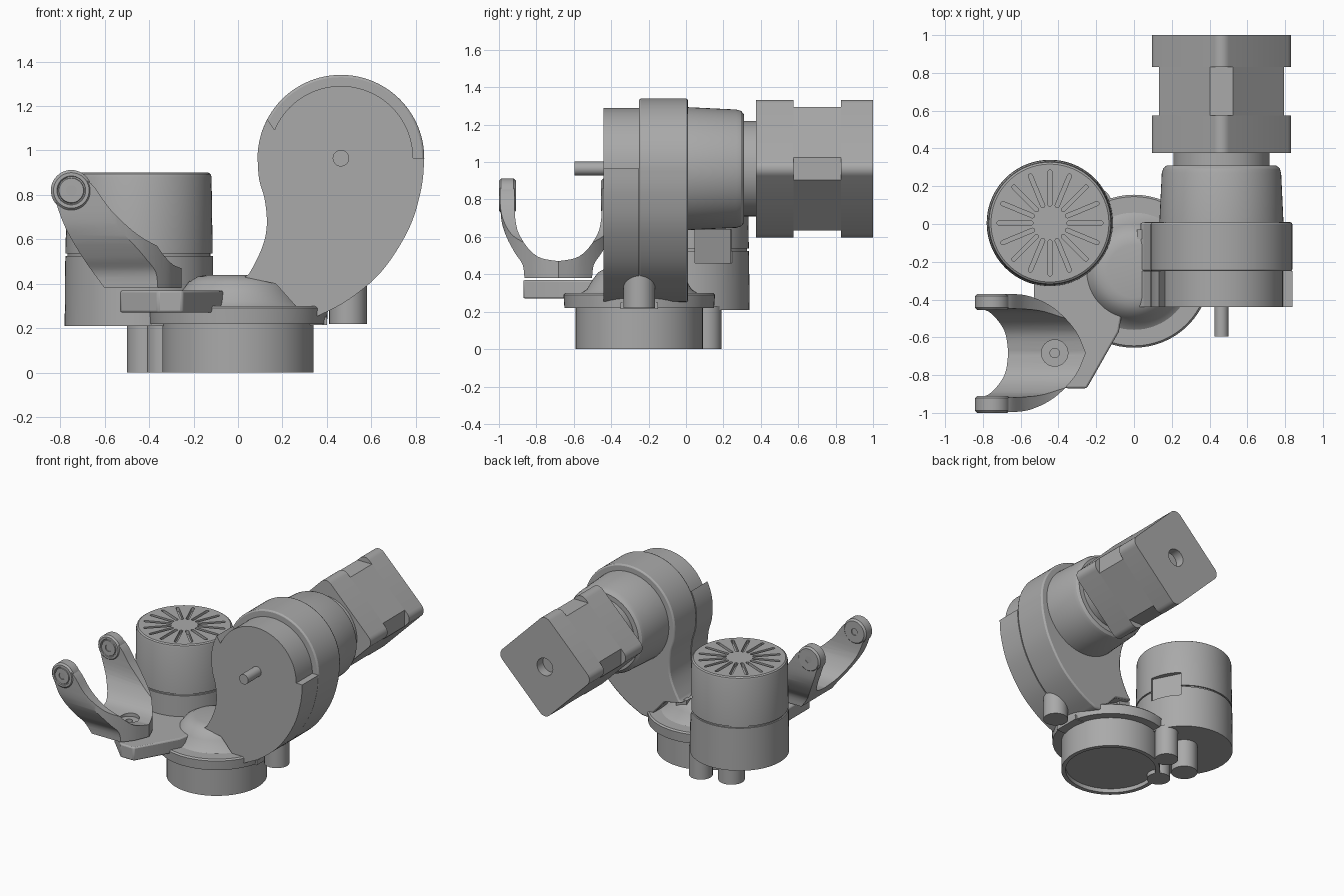
import bpy, bmesh
from math import sin, cos, pi, radians
from mathutils import Vector, Matrix

cube = bpy.data.objects.get("Cube")
if cube:
    bpy.data.objects.remove(cube)

GREY = (0.40, 0.40, 0.40, 1)
grey = bpy.data.materials.new("plain_grey")
grey.use_nodes = True
grey.diffuse_color = GREY
grey.node_tree.nodes["Principled BSDF"].inputs["Base Color"].default_value = GREY


def place(axis, u, v, t):
    return {"x": (t, u, v), "y": (u, t, v), "z": (u, v, t)}[axis]


def finish(name, bm):
    bmesh.ops.remove_doubles(bm, verts=bm.verts, dist=1e-5)
    bmesh.ops.recalc_face_normals(bm, faces=bm.faces)
    mesh = bpy.data.meshes.new(name)
    bm.to_mesh(mesh)
    bm.free()
    mesh.materials.append(grey)
    ob = bpy.data.objects.new(name, mesh)
    bpy.context.collection.objects.link(ob)
    return ob


def prism(name, pts, axis, lo, hi):
    """Extrude a closed outline along an axis."""
    bm = bmesh.new()
    a = [bm.verts.new(place(axis, u, v, lo)) for u, v in pts]
    b = [bm.verts.new(place(axis, u, v, hi)) for u, v in pts]
    bm.faces.new(a)
    bm.faces.new(b)
    for i in range(len(pts)):
        j = (i + 1) % len(pts)
        bm.faces.new((a[i], a[j], b[j], b[i]))
    return finish(name, bm)


def lathe(name, profile, axis, cu, cv, n=64):
    """Spin (radius, height) points about an axis."""
    bm = bmesh.new()
    rings = [[bm.verts.new(place(axis, cu + r * cos(2 * pi * k / n), cv + r * sin(2 * pi * k / n), t))
              for k in range(n)] for r, t in profile]
    for a, b in zip(rings, rings[1:]):
        for k in range(n):
            bm.faces.new((a[k], a[(k + 1) % n], b[(k + 1) % n], b[k]))
    return finish(name, bm)


def rod(name, axis, cu, cv, r, lo, hi, n=32):
    return prism(name, arc(cu, cv, r, 0, 2 * pi * (1 - 1 / n), n - 1), axis, lo, hi)


def box(name, size, matrix):
    bm = bmesh.new()
    bmesh.ops.create_cube(bm, size=1, matrix=matrix @ Matrix.Diagonal((*size, 1)))
    return finish(name, bm)


def arc(cu, cv, r, a, b, n):
    return [(cu + r * cos(a + (b - a) * i / n), cv + r * sin(a + (b - a) * i / n)) for i in range(n + 1)]


def curve(pts, n=5):
    """Smooth open path through the points."""
    p = [Vector(q) for q in [pts[0], *pts, pts[-1]]]
    out = []
    for a, b, c, d in zip(p, p[1:], p[2:], p[3:]):
        for i in range(n):
            t = i / n
            q = 0.5 * (2 * b + (c - a) * t + (2 * a - 5 * b + 4 * c - d) * t * t
                       + (3 * b - a - 3 * c + d) * t ** 3)
            out.append(tuple(q))
    return out + [tuple(pts[-1])]


def combine(ob, tool, operation="DIFFERENCE"):
    tool.hide_render = True
    mod = ob.modifiers.new("cut", "BOOLEAN")
    mod.operation, mod.solver, mod.object = operation, "EXACT", tool
    bpy.context.view_layer.objects.active = ob
    bpy.ops.object.modifier_apply(modifier=mod.name)
    bpy.data.objects.remove(tool)


def bevel(ob, width, segments=2):
    mod = ob.modifiers.new("soft_edges", "BEVEL")
    mod.width, mod.segments, mod.limit_method = width, segments, "ANGLE"
    mod.angle_limit = radians(40)


# Round base with flange, dome and hollow underside
lathe("base", [(0, .03), (.31, .03), (.31, 0), (.34, 0), (.34, .22), (.40, .22), (.405, .29), (.395, .30),
               (.31, .30), (.28, .32), (.25, .37), (.22, .41), (.18, .433), (.14, .44), (0, .44)], "z", 0, -.25)
for i, (x, y, r) in enumerate([(-.2, .11, .08), (-.41, .05, .09), (-.33, -.13, .08)]):
    rod(f"under_post_{i + 1}", "z", x, y, r, 0, .23)
box("flange_tab", (.12, .2, .035), Matrix.Translation((.34, -.25, .232)))
box("dome_tab", (.09, .05, .14), Matrix.Translation((.06, -.055, .37)))

# Arm plate joining base, canister and cradle
plate = prism("arm_plate", [(-.53, -.1), (-.53, -.7), (-.36, -.87), (-.25, -.87), (-.08, -.57), (0, -.1)],
              "z", .27, .37)
bevel(plate, .01)

# Upright canister with radial vents and a side port
CX, CY = -.445, .005
can = lathe("canister", [(0, .21), (.335, .21), (.332, .525), (.322, .525), (.322, .537), (.331, .537),
                         (.326, .88), (.322, .893), (.312, .90), (0, .90)], "z", CX, CY, 80)
for i in range(16):
    a = i * pi / 8
    slot = arc(.27, 0, .011, -pi / 2, pi / 2, 6) + arc(.10, 0, .011, pi / 2, 3 * pi / 2, 6)
    slot = [(CX + u * cos(a) - v * sin(a), CY + u * sin(a) + v * cos(a)) for u, v in slot]
    combine(can, prism("slot", slot, "z", .87, .95))
turn = Matrix.Translation((CX, CY, .55)) @ Matrix.Rotation(radians(27), 4, "Z")
combine(can, box("port", (.08, .22, .18), turn @ Matrix.Translation((.335, 0, 0))))

# Forked cradle: side outline crossed with a U section and a rounded plan
MY = -.683
side = curve([(-.25, .47), (-.33, .55), (-.45, .62), (-.57, .73), (-.66, .85), (-.75, .90)])
side += curve([(-.83, .80), (-.78, .66), (-.70, .52), (-.60, .38)]) + [(-.25, .38)]
cradle = prism("cradle", side, "y", -1.05, -.3)
outer = curve([(.315, 1), (.308, .73), (.285, .62), (.235, .52), (.19, .45), (.18, .36)])
inner = curve([(0, .47), (.11, .495), (.19, .58), (.23, .70), (.235, 1)])
half = outer[::-1] + inner[::-1]
half = [(u, v) for u, v in half]
section = [(MY + u, v) for u, v in outer] + [(MY - u, v) for u, v in outer[::-1]]
section += [(MY - u, v) for u, v in inner[::-1]] + [(MY + u, v) for u, v in inner[1:]]
combine(cradle, prism("section", section, "x", -1, 0), "INTERSECT")
plan = curve([(-.67, .315), (-.55, .30), (-.42, .235), (-.31, .12), (-.255, 0)])
plan = [(-.9, .315)] + plan + [(u, -v) for u, v in plan[-2::-1]] + [(-.9, -.315)]
combine(cradle, prism("plan", [(u, MY + v) for u, v in plan], "z", .3, 1), "INTERSECT")
combine(cradle, rod("counterbore", "z", -.42, MY, .07, .455, .8))
combine(cradle, rod("bolt_hole", "z", -.42, MY, .025, .3, .8))

# Pivot rings on the fork tips
for name, lo, hi in (("front_pivot", -1, -.91), ("back_pivot", -.455, -.37)):
    lathe(name, [(.025, lo), (.055, lo), (.06, lo + .012), (.065, lo), (.08, lo), (.092, lo + .012),
                 (.092, hi - .012), (.08, hi), (.025, hi), (.025, lo)], "y", -.75, .82, 40)

# Teardrop drive housing: full rear shell, front shell stepped in along its upper arc
HX, HZ = .463, .965
right = curve([(.838, .965), (.825, .83), (.77, .65), (.65, .46), (.50, .33), (.36, .255)])
foot = [(.31, .25), (.25, .31), (.17, .40), (.03, .43)]
left = curve([(.05, .445), (.09, .52), (.12, .60), (.13, .68), (.12, .78), (.095, .87), (.088, .965)])
rear = prism("housing_rear", right[1:] + foot + left[:-1] + arc(HX, HZ, .375, pi, 0, 48), "y", -.25, .01)
bevel(rear, .012)
step = arc(HX, HZ, .375, pi, radians(152), 8) + arc(HX, HZ, .325, radians(157), 0, 44)
prism("housing_front", right + foot + left[:-1] + step, "y", -.44, -.25)
rod("output_shaft", "y", HX, HZ, .037, -.595, -.42)
rod("housing_peg", "z", .495, -.25, .085, .22, .42)

# Gearbox drum and neck
lathe("gearbox", [(0, -.02), (.33, -.02), (.328, .02), (.316, .27), (.308, .295), (.29, .31), (.255, .31),
                  (.255, .39), (0, .39)], "y", HX, HZ)


# Diamond-set motor: rounded end blocks with a chamfered waist
def diamond(corner, cut):
    pts = []
    for k in range(4):
        a = k * pi / 2
        if cut:
            e = corner - cut
            pts += [(HX + cut * cos(a) - s * e * sin(a), HZ + cut * sin(a) + s * e * cos(a)) for s in (-1, 1)]
        else:
            r = .055
            d = corner - r * 2 ** .5
            pts += arc(HX + d * cos(a), HZ + d * sin(a), r, a - pi / 4, a + pi / 4, 6)
    return pts


prism("motor_front_block", diamond(.39, 0), "y", .375, .575)
prism("motor_waist", diamond(.39, .33), "y", .575, .83)
end = prism("motor_end_block", diamond(.39, 0), "y", .83, 1)
combine(end, rod("end_hole", "y", HX, HZ, .065, .93, 1.1))

# Smooth rounded surfaces, keep edges sharp
bpy.ops.object.select_all(action="DESELECT")
for ob in bpy.context.scene.objects:
    if ob.type == "MESH" and grey.name in ob.data.materials:
        ob.select_set(True)
        bpy.context.view_layer.objects.active = ob
bpy.ops.object.shade_smooth_by_angle(angle=radians(30))
